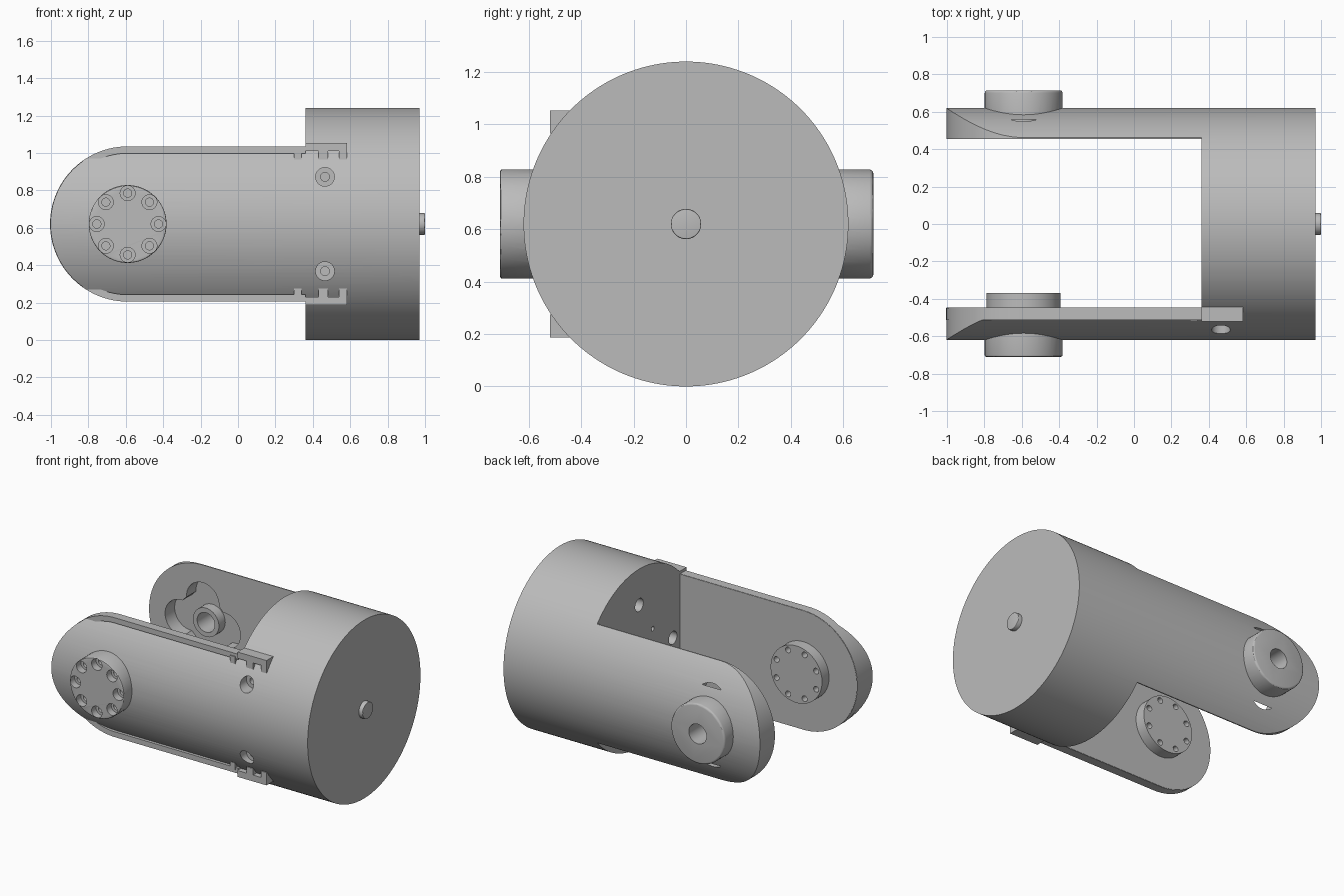
import bpy, bmesh
from math import sin, cos, pi, radians
from mathutils import Matrix, Vector

if "Cube" in bpy.data.objects:
    bpy.data.objects.remove(bpy.data.objects["Cube"])

grey = bpy.data.materials.new("machined grey")
grey.use_nodes = True
colour = (0.5, 0.5, 0.5, 1)
grey.diffuse_color = colour
grey.node_tree.nodes["Principled BSDF"].inputs["Base Color"].default_value = colour

ZC = 0.62                    # height of the main axis
PIVOT = (-0.59, ZC)          # hinge centre in x, z
HALF = 0.413                 # half height of the arms
FACE = 0.36                  # where the arms meet the body
END = 0.97


def finish(bm, name):
    bmesh.ops.recalc_face_normals(bm, faces=bm.faces)
    mesh = bpy.data.meshes.new(name)
    bm.to_mesh(mesh)
    bm.free()
    obj = bpy.data.objects.new(name, mesh)
    bpy.context.collection.objects.link(obj)
    mesh.materials.append(grey)
    return obj


def rod(name, axis, a, b, centre, radius, sides=48, bevel=0):
    """Cylinder from a to b along x or y; centre gives the two other coordinates."""
    bm = bmesh.new()
    bmesh.ops.create_cone(bm, cap_ends=True, segments=sides, radius1=radius,
                          radius2=radius, depth=abs(b - a))
    if bevel:
        rims = [e for e in bm.edges if abs(e.verts[0].co.z - e.verts[1].co.z) < 1e-5]
        bmesh.ops.bevel(bm, geom=rims, offset=bevel, segments=3, profile=0.5,
                        affect='EDGES')
    mid = (a + b) / 2
    if axis == 'x':
        turn, place = Matrix.Rotation(pi / 2, 4, 'Y'), (mid, *centre)
    else:
        turn, place = Matrix.Rotation(pi / 2, 4, 'X'), (centre[0], mid, centre[1])
    bm.transform(Matrix.Translation(place) @ turn)
    return finish(bm, name)


def box(name, x, y, z):
    bm = bmesh.new()
    bmesh.ops.create_cube(bm, size=1)
    for v in bm.verts:
        v.co = Vector([(r[0] + r[1]) / 2 + c * (r[1] - r[0])
                       for r, c in zip((x, y, z), v.co)])
    return finish(bm, name)


def prism(name, outline, y0, y1):
    """Extrude an x, z outline along y."""
    bm = bmesh.new()
    face = bm.faces.new([bm.verts.new((x, y0, z)) for x, z in outline])
    out = bmesh.ops.extrude_face_region(bm, geom=[face])["geom"]
    for v in out:
        if isinstance(v, bmesh.types.BMVert):
            v.co.y = y1
    return finish(bm, name)


def combine(target, other, operation='DIFFERENCE'):
    other.hide_render = True
    mod = target.modifiers.new("combine", 'BOOLEAN')
    mod.operation, mod.object, mod.solver = operation, other, 'EXACT'
    bpy.context.view_layer.objects.active = target
    bpy.ops.object.modifier_apply(modifier=mod.name)
    bpy.data.objects.remove(other)


def smooth(obj):
    bpy.ops.object.select_all(action='DESELECT')
    obj.select_set(True)
    bpy.context.view_layer.objects.active = obj
    bpy.ops.object.shade_smooth_by_angle(angle=radians(30))


def ring(count, radius, centre, start=0):
    return [(centre[0] + radius * cos(start + 2 * pi * i / count),
             centre[1] + radius * sin(start + 2 * pi * i / count))
            for i in range(count)]


def arm_outline(r, n=48):
    """Round-ended outline, open at the body."""
    arc = [(PIVOT[0] + r * cos(pi / 2 + pi * i / n), ZC + r * sin(pi / 2 + pi * i / n))
           for i in range(n + 1)]
    return [(FACE, ZC + r)] + arc + [(FACE, ZC - r)]


# Fork body: one cylinder with the gap and the rounded arm ends cut away
body = rod("fork_body", 'x', -1.02, END, (0, ZC), ZC, 160)
combine(body, box("gap", (-1.2, FACE), (-0.447, 0.455), (-0.2, 1.5)))
trim = arm_outline(HALF) + [(FACE, -0.2), (-1.3, -0.2), (-1.3, 1.5), (FACE, 1.5)]
combine(body, prism("arm_trim", trim, -1, 1))

# Hinge hubs
combine(body, rod("front_hub", 'y', -0.71, -0.5, PIVOT, 0.208, 64, 0.008), 'UNION')
combine(body, rod("inner_hub", 'y', -0.55, -0.37, PIVOT, 0.198, 64), 'UNION')
combine(body, rod("back_hub", 'y', 0.53, 0.715, PIVOT, 0.208, 64, 0.014), 'UNION')

# Bolt holes in the front hub, stepped outside and plain inside
for p in ring(8, 0.165, PIVOT):
    combine(body, rod("counterbore", 'y', -0.8, -0.66, p, 0.04, 24))
    combine(body, rod("bolt_hole", 'y', -0.7, -0.62, p, 0.022, 16))
for p in ring(8, 0.165, PIVOT, pi / 8):
    combine(body, rod("inner_hole", 'y', -0.42, -0.3, p, 0.02, 16))

# Lobed pocket with a bushing inside the back arm
combine(body, rod("pocket", 'y', 0.4, 0.56, PIVOT, 0.2, 64))
for p in ring(4, 0.165, PIVOT):
    combine(body, rod("pocket_lobe", 'y', 0.4, 0.56, p, 0.125, 40))
combine(body, rod("bushing", 'y', 0.49, 0.6, PIVOT, 0.1, 40), 'UNION')
combine(body, rod("pivot_hole", 'y', 0.4, 0.8, PIVOT, 0.068, 40))

# Screw holes in the side of the body
for side in (-1, 1):
    p = (0.465, ZC + side * 0.252)
    combine(body, rod("screw_recess", 'y', -0.7, -0.5, p, 0.05, 32))
    combine(body, rod("screw_hole", 'y', -0.55, -0.42, p, 0.024, 16))

# Holes in the inner face of the body
for p in ring(4, 0.37, (0, ZC)):
    combine(body, rod("face_hole", 'x', 0.3, 0.46, p, 0.045, 32))
for p in ring(4, 0.21, (0, ZC), pi / 4):
    combine(body, rod("pin_hole", 'x', 0.3, 0.42, p, 0.016, 16))

# Seat for the end flange
combine(body, rod("flange_seat", 'x', 0.93, 1.1, (0, ZC), 0.166, 64))
smooth(body)

# End flange with holes and a centre boss
flange = rod("end_flange", 'x', 0.92, END - 0.002, (0, ZC), 0.154, 64)
for start, radius in ((0, 0.018), (pi / 4, 0.013)):
    for p in ring(4, 0.12, (0, ZC), start):
        combine(flange, rod("flange_hole", 'x', 0.94, 1.1, p, radius, 20))
smooth(flange)
smooth(rod("end_boss", 'x', 0.94, 1.0, (0, ZC), 0.058, 40, 0.004))

# Raised rail around the front arm
smooth(prism("arm_rail", arm_outline(HALF + 0.002) + arm_outline(HALF - 0.035)[::-1],
             -0.512, -0.449))

# Toothed clips joining the rails to the body
for side, label in ((1, "upper"), (-1, "lower")):
    def span(a, b):
        return sorted((ZC + side * a, ZC + side * b))
    clip = box(label + "_clip", (FACE, 0.583), (-0.52, -0.445), span(0.39, 0.434))
    for x in ((0.43, 0.48), (0.54, 0.583)):
        combine(clip, box("tooth", x, (-0.52, -0.46), span(0.345, 0.41)), 'UNION')
    smooth(clip)
    smooth(box(label + "_rail_tooth", (0.30, 0.34), (-0.518, -0.46), span(0.345, 0.395)))
